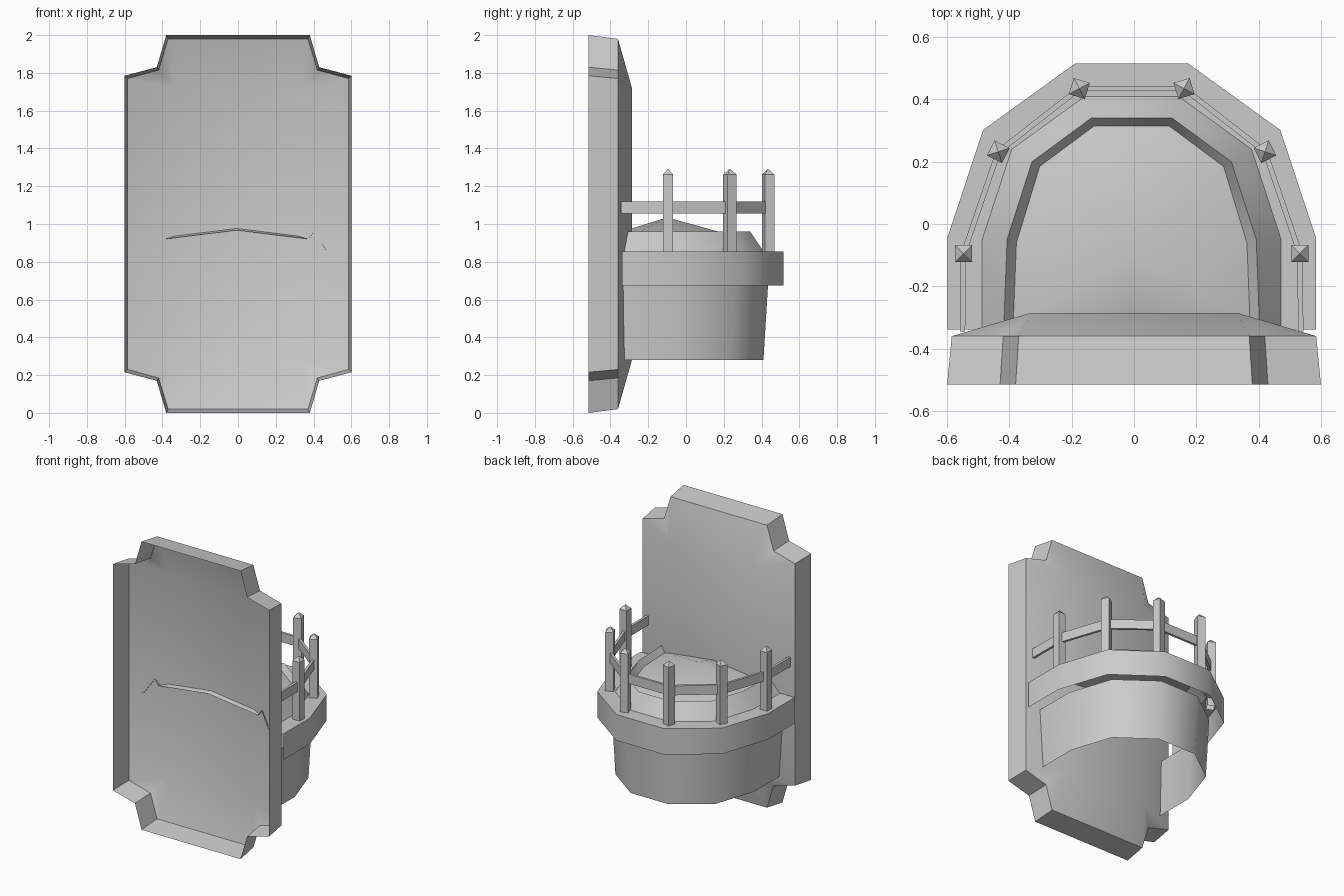
import bpy, bmesh, math
from mathutils import Vector, Matrix

if "Cube" in bpy.data.objects:
    bpy.data.objects.remove(bpy.data.objects["Cube"])

CX = -0.0075  # the balcony sits slightly off centre


def make(name, bm, smooth=True):
    bmesh.ops.remove_doubles(bm, verts=bm.verts, dist=1e-4)
    bmesh.ops.recalc_face_normals(bm, faces=bm.faces)
    me = bpy.data.meshes.new(name)
    bm.to_mesh(me)
    bm.free()
    ob = bpy.data.objects.new(name, me)
    bpy.context.collection.objects.link(ob)
    if smooth:
        bpy.ops.object.select_all(action='DESELECT')
        ob.select_set(True)
        bpy.context.view_layer.objects.active = ob
        bpy.ops.object.shade_smooth_by_angle(angle=math.radians(40))
    return ob


def loft(bm, rings, closed):
    # skin consecutive rings of points
    for a, b in zip(rings, rings[1:]):
        n = len(a)
        for i in range(n if closed else n - 1):
            j = (i + 1) % n
            pts = []
            for p in (a[i], a[j], b[j], b[i]):
                if all((Vector(p) - Vector(q)).length > 1e-5 for q in pts):
                    pts.append(p)
            if len(pts) > 2:
                bm.faces.new([bm.verts.new(p) for p in pts])


def half_ring(half, z):
    # right-hand points from plate to outer end, mirrored into a full U
    right = [(CX + x, y, z) for x, y in half]
    left = [(CX - x, y, z) for x, y in reversed(half)]
    return right + left


# wall plate: shallow open tray with notched corners
def plate_ring(corner, y):
    up = [(x, z) for x, z in corner]
    pts = up + [(-x, z) for x, z in reversed(up)]
    pts += [(-x, 2 - z) for x, z in up] + [(x, 2 - z) for x, z in reversed(up)]
    return [(x, y, z) for x, z in pts]


bm = bmesh.new()
inner = [(0.33, 1.715)] * 3
loft(bm, [plate_ring([(0.6, 1.785), (0.43, 1.83), (0.38, 2.0)], -0.515),
          plate_ring([(0.585, 1.77), (0.42, 1.815), (0.37, 1.98)], -0.36),
          plate_ring(inner, -0.285)], True)
bm.faces.new([bm.verts.new(p) for p in plate_ring(inner[:1], -0.285)])
make("wall_plate", bm)

# balcony lower skirt, open at the bottom
bm = bmesh.new()
loft(bm, [half_ring([(0.48, -0.325), (0.48, -0.05), (0.385, 0.235), (0.145, 0.41)], 0.28),
          half_ring([(0.5, -0.337), (0.5, -0.05), (0.4, 0.25), (0.15, 0.435)], 0.69)], False)
make("balcony_skirt", bm)

# ledge band, raised rim and inner lip
outer = [(0.592, -0.338), (0.592, -0.045), (0.477, 0.302), (0.182, 0.515)]
lip = half_ring([(0.38, -0.315), (0.37, -0.06), (0.295, 0.185), (0.12, 0.315)], 0.92)
bm = bmesh.new()
loft(bm, [half_ring(outer, 0.675),
          half_ring(outer, 0.855),
          half_ring([(0.48, -0.338), (0.48, -0.05), (0.385, 0.24), (0.15, 0.41)], 0.855),
          half_ring([(0.41, -0.315), (0.40, -0.05), (0.32, 0.2), (0.13, 0.34)], 0.96),
          lip], False)
make("balcony_ledge", bm)

# gently peaked floor
bm = bmesh.new()
peak = (CX, -0.1, 1.035)
fan = [(CX, -0.315, 0.967)] + lip
for i in range(len(fan)):
    bm.faces.new([bm.verts.new(p) for p in (peak, fan[i], fan[(i + 1) % len(fan)])])
make("balcony_floor", bm)

# railing posts with pyramid tips
half = [(0.54, -0.095), (0.428, 0.232), (0.168, 0.435)]
posts = [(CX + x, y) for x, y in half] + [(CX - x, y) for x, y in reversed(half)]
turns = [0, 27, 17, -17, -27, 0]
for k, ((px, py), deg) in enumerate(zip(posts, turns)):
    bm = bmesh.new()
    r = 0.027
    sq = [(-r, -r), (r, -r), (r, r), (-r, r)]
    loft(bm, [[(x, y, 0.80) for x, y in sq], [(x, y, 1.262) for x, y in sq],
              [(0, 0, 1.292)] * 4], True)
    bm.transform(Matrix.Translation((px, py, 0)) @ Matrix.Rotation(math.radians(deg), 4, 'Z'))
    make("railing_post_%d" % (k + 1), bm, False)

# flat rails between posts and back to the plate
path = [(posts[0][0] + 0.003, -0.345)] + posts + [(posts[-1][0] - 0.003, -0.345)]
for k, (a, b) in enumerate(zip(path, path[1:])):
    a, b = Vector((*a, 1.087)), Vector((*b, 1.087))
    d = b - a
    bm = bmesh.new()
    m = (Matrix.Translation((a + b) / 2) @ Matrix.Rotation(math.atan2(d.y, d.x), 4, 'Z')
         @ Matrix.Diagonal((d.length, 0.017, 0.065, 1)))
    bmesh.ops.create_cube(bm, size=1, matrix=m)
    make("rail_%d" % (k + 1), bm, False)
